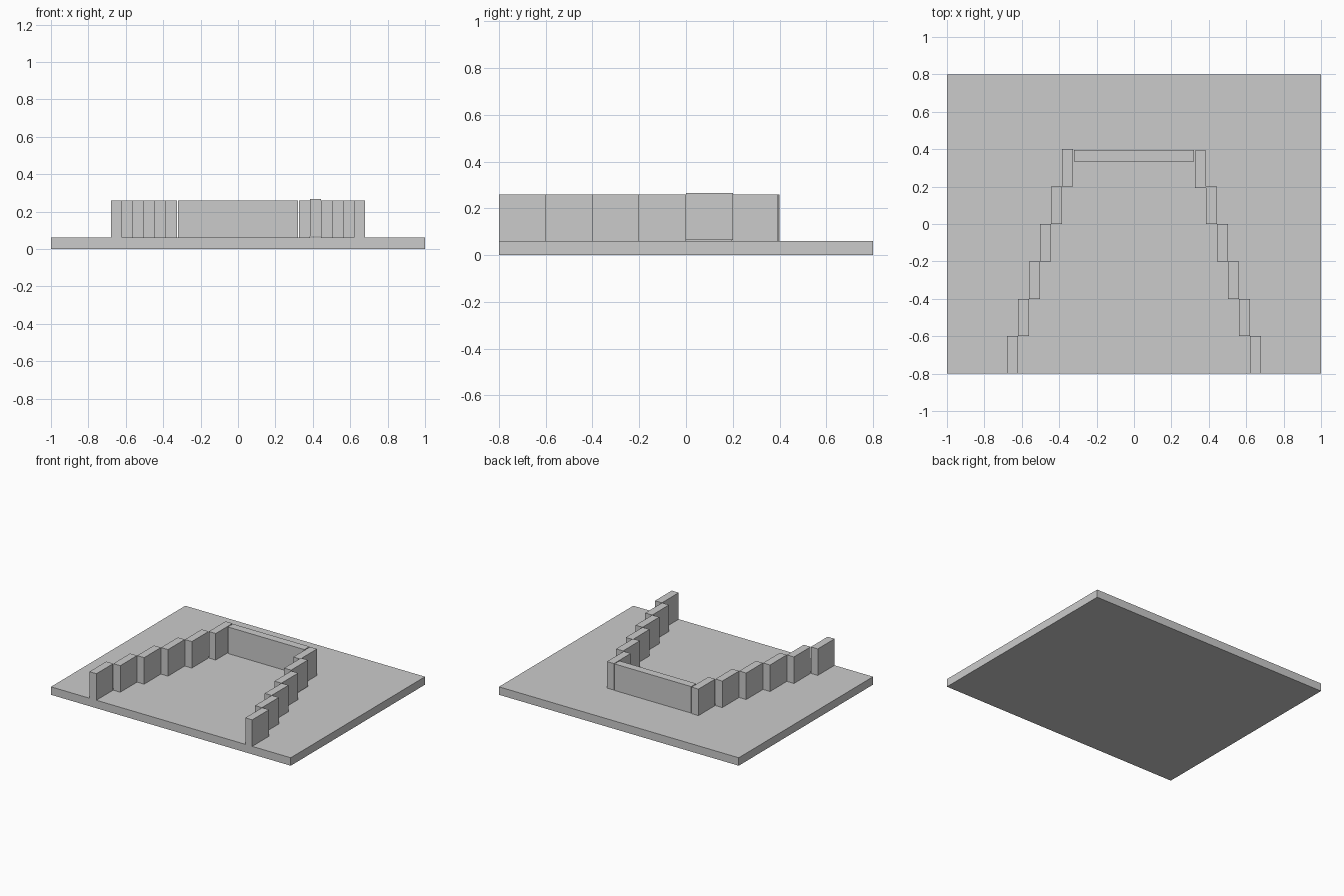
import bpy

if "Cube" in bpy.data.objects:
    bpy.data.objects.remove(bpy.data.objects["Cube"])


def box(name, x, y, z):
    """Axis-aligned box from (min, max) pairs."""
    centre = [(a + b) / 2 for a, b in (x, y, z)]
    bpy.ops.mesh.primitive_cube_add(size=1, location=centre)
    ob = bpy.context.object
    ob.name = name
    ob.scale = [b - a for a, b in (x, y, z)]
    bpy.ops.object.transform_apply(location=False, rotation=False, scale=True)
    return ob


BASE_TOP, WALL_TOP = 0.06, 0.26
HALF_WIDTH, STEP = 0.029, 0.059

# Ground slab
box("base_slab", (-1, 1), (-0.8, 0.8), (0, BASE_TOP))

# Stepped side walls, converging towards the back
for side, sign in (("left", -1), ("right", 1)):
    for i in range(6):
        cx = sign * (0.65 - STEP * i)
        y0 = -0.8 + 0.2 * i
        lift = 0.0
        if side == "right" and i == 4:
            lift = 0.006          # slightly raised panel
        if side == "right" and i == 5:
            y0 -= 0.007           # slightly shifted end panel
        box(f"{side}_wall_panel_{i + 1}", (cx - HALF_WIDTH, cx + HALF_WIDTH),
            (y0, y0 + 0.2), (BASE_TOP + lift, WALL_TOP + lift))

# Back wall closing the narrow end
box("back_wall", (-0.32, 0.32), (0.335, 0.395), (BASE_TOP, WALL_TOP))
